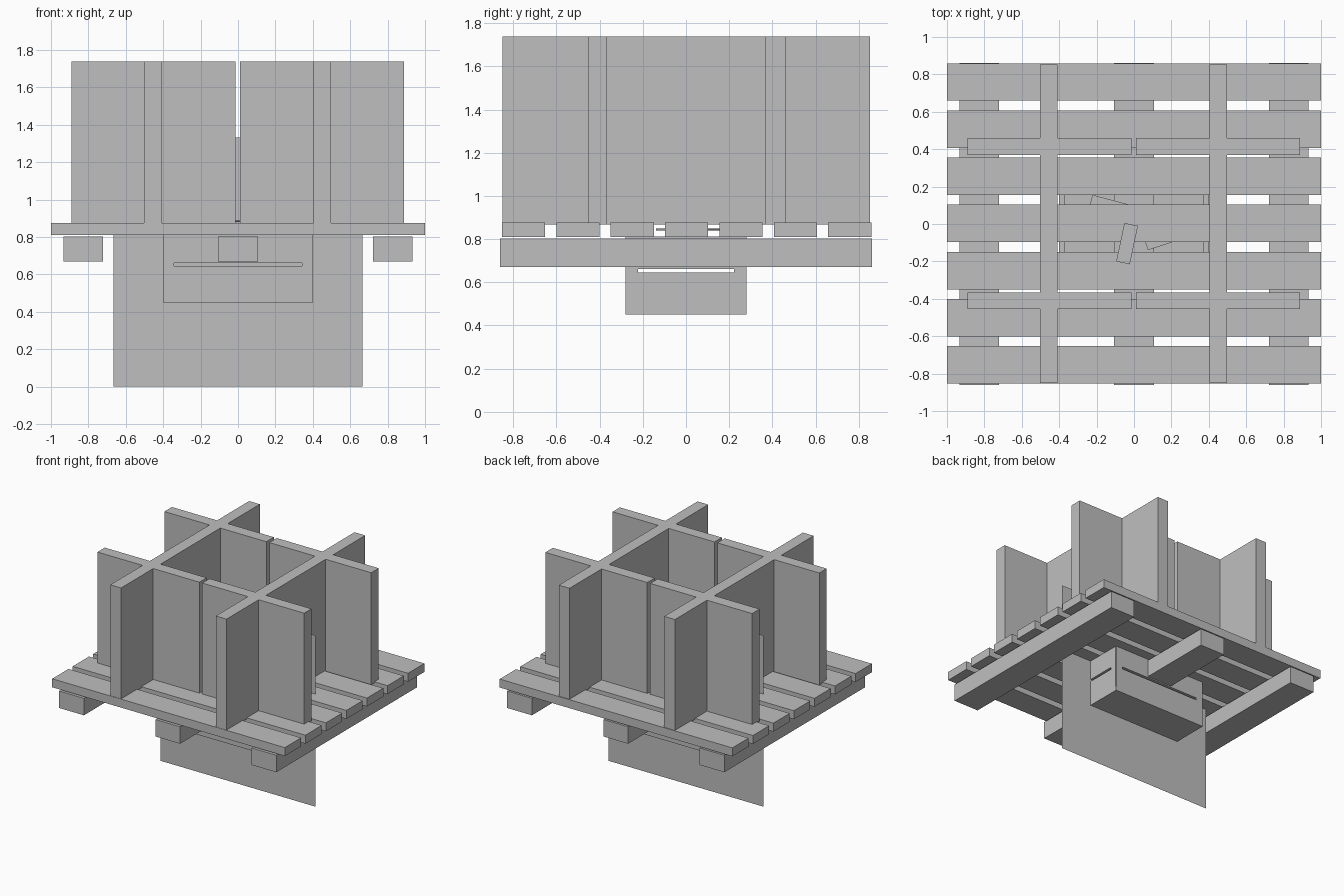
import bpy
import bmesh
import math
from mathutils import Matrix

default = bpy.data.objects.get("Cube")
if default:
    bpy.data.objects.remove(default, do_unlink=True)

grey = bpy.data.materials.new("plain_grey")
grey.use_nodes = True
tone = (0.52, 0.52, 0.52, 1)
grey.diffuse_color = tone
grey.node_tree.nodes["Principled BSDF"].inputs["Base Color"].default_value = tone


def finish(name, bm):
    bmesh.ops.recalc_face_normals(bm, faces=bm.faces)
    mesh = bpy.data.meshes.new(name)
    bm.to_mesh(mesh)
    bm.free()
    mesh.materials.append(grey)
    obj = bpy.data.objects.new(name, mesh)
    bpy.context.scene.collection.objects.link(obj)
    return obj


def box(name, x, y, z):
    """Box from its (min, max) range on each axis."""
    bm = bmesh.new()
    size = [r[1] - r[0] for r in (x, y, z)]
    mid = [(r[0] + r[1]) / 2 for r in (x, y, z)]
    bmesh.ops.create_cube(bm, size=1, matrix=Matrix.Translation(mid) @ Matrix.Diagonal((*size, 1)))
    return finish(name, bm)


def prism(name, outline, z0, z1):
    """Upright extrusion of a plan outline."""
    bm = bmesh.new()
    base = bm.faces.new([bm.verts.new((x, y, z0)) for x, y in outline])
    top = bmesh.ops.extrude_face_region(bm, geom=[base])["geom"]
    verts = [g for g in top if isinstance(g, bmesh.types.BMVert)]
    bmesh.ops.translate(bm, verts=verts, vec=(0, 0, z1 - z0))
    return finish(name, bm)


# Pallet: seven deck slats on three runners
for i in range(7):
    y = (i - 3) * 0.252 + 0.003
    box(f"deck_slat_{i + 1}", (-1, 1), (y - 0.1, y + 0.1), (0.81, 0.876))
for side, x in (("right", -0.827), ("middle", 0), ("left", 0.827)):
    box(f"runner_{side}", (x - 0.106, x + 0.106), (-0.862, 0.862), (0.67, 0.802))

# Divider panels: on each side one long panel crossed by two shorter ones
for side, (x0, x1, x2, x3) in (("right", (-0.89, -0.502, -0.41, -0.014)),
                               ("left", (0.011, 0.404, 0.496, 0.887))):
    outline = [(x1, -0.85), (x2, -0.85)]
    for low, high in ((-0.455, -0.365), (0.368, 0.46)):
        outline += [(x2, low), (x3, low), (x3, high), (x2, high)]
    outline += [(x2, 0.853), (x1, 0.853)]
    for low, high in ((0.368, 0.46), (-0.455, -0.365)):
        outline += [(x1, high), (x0, high), (x0, low), (x1, low)]
    prism(f"divider_{side}", outline, 0.867, 1.738)

# Open tray under the deck, with a narrow slot in every wall
cutters = [
    box("slot_cutter_long", (-0.343, 0.341), (-0.5, 0.5), (0.645, 0.661)),
    box("slot_cutter_short", (-0.6, 0.6), (-0.223, 0.222), (0.645, 0.661)),
]
for cutter in cutters:
    cutter.hide_render = True
    cutter.hide_viewport = True
    cutter.display_type = 'WIRE'


def slotted(wall, cutter):
    cut = wall.modifiers.new("slot", 'BOOLEAN')
    cut.operation = 'DIFFERENCE'
    cut.solver = 'EXACT'
    cut.object = cutter


box("tray_floor", (-0.4, 0.4), (-0.28, 0.28), (0.45, 0.48))
for name, s in (("front", -1), ("back", 1)):
    y = sorted((s * 0.25, s * 0.28))
    slotted(box(f"tray_wall_{name}", (-0.395, 0.395), y, (0.48, 0.813)), cutters[0])
for name, s in (("right", -1), ("left", 1)):
    x = sorted((s * 0.37, s * 0.4))
    slotted(box(f"tray_wall_{name}", x, (-0.275, 0.275), (0.48, 0.813)), cutters[1])

# Thin upright sheet through the centre
bm = bmesh.new()
bmesh.ops.create_grid(bm, x_segments=1, y_segments=1, size=0.665,
                      matrix=Matrix.Translation((0, 0, 0.667)) @ Matrix.Rotation(math.pi / 2, 4, 'X'))
finish("upright_sheet", bm)

# Small loose cards: one on the deck, two tucked between the slats
for i, (x, y, z, turn) in enumerate(((-0.037, -0.105, 0.885, 78),
                                     (-0.13, 0.093, 0.845, -15),
                                     (0.163, -0.072, 0.845, 18))):
    card = box(f"card_{i + 1}", (-0.105, 0.105), (-0.037, 0.037), (-0.004, 0.004))
    card.location = (x, y, z)
    card.rotation_euler.z = math.radians(turn)
